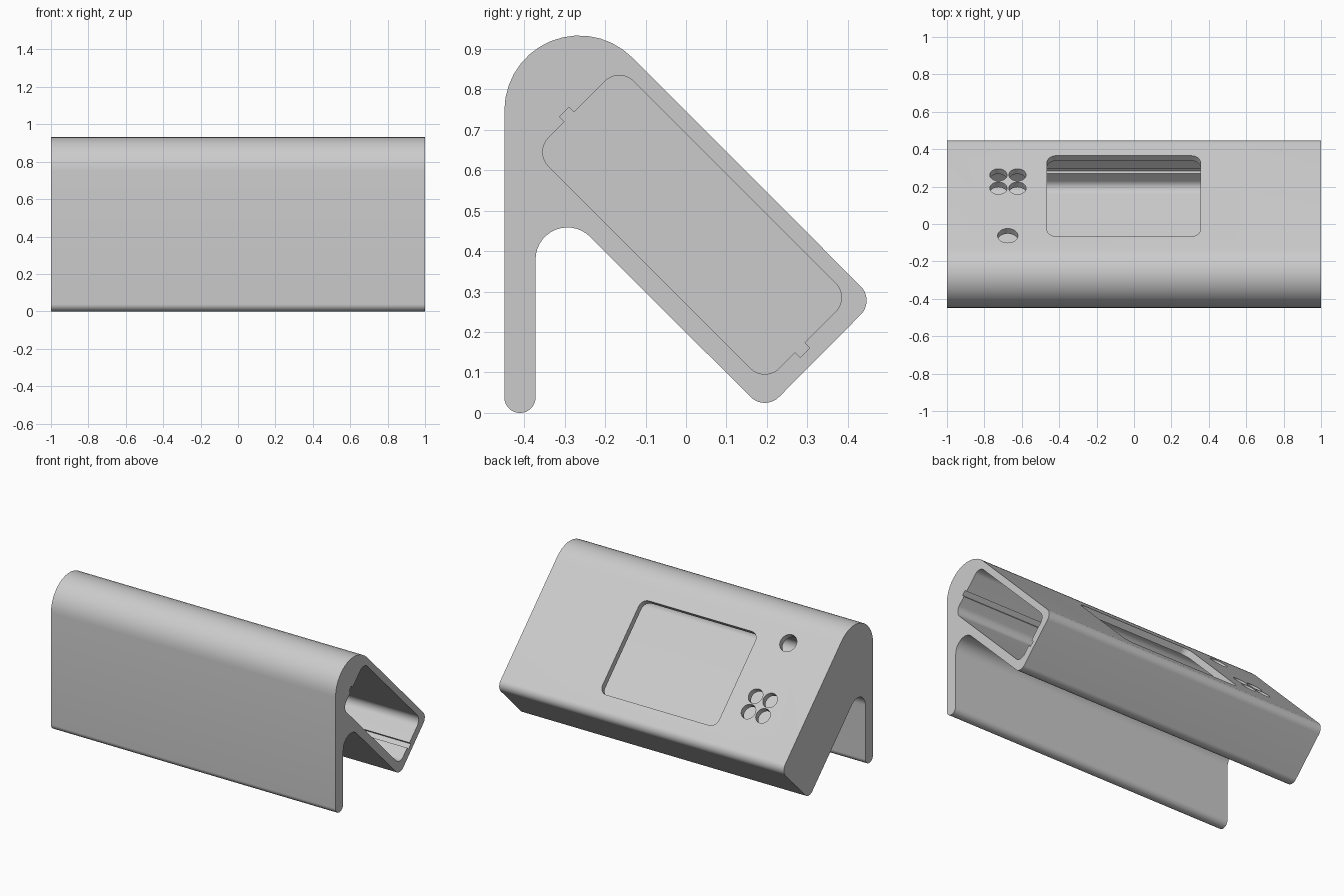
import bpy, bmesh, math
from mathutils import Vector

default = bpy.data.objects.get("Cube")
if default:
    bpy.data.objects.remove(default, do_unlink=True)

X, Y, Z = Vector((1, 0, 0)), Vector((0, 1, 0)), Vector((0, 0, 1))
NORMAL = (Y + Z).normalized()      # out of the sloping panel
DOWN = (Y - Z).normalized()        # down the sloping panel
PANEL = 0.746                      # y + z on the sloping panel


def rounded(corners, steps=14):
    """Polygon whose (a, b, radius) corners are replaced by arcs."""
    points = []
    for i, (a, b, radius) in enumerate(corners):
        p = Vector((a, b))
        if radius == 0:
            points.append(p)
            continue
        d0 = (Vector(corners[i - 1][:2]) - p).normalized()
        d1 = (Vector(corners[(i + 1) % len(corners)][:2]) - p).normalized()
        half = d0.angle(d1) / 2
        centre = p + (d0 + d1).normalized() * radius / math.sin(half)
        start = p + d0 * radius / math.tan(half) - centre
        end = p + d1 * radius / math.tan(half) - centre
        sweep = math.atan2(start.x * end.y - start.y * end.x, start.dot(end))
        for k in range(steps + 1):
            t = sweep * k / steps
            c, s = math.cos(t), math.sin(t)
            points.append(centre + Vector((start.x * c - start.y * s,
                                           start.x * s + start.y * c)))
    return points


def prism(name, points, origin, a, b, depth):
    """Solid made by pushing a flat outline along the depth vector."""
    bm = bmesh.new()
    face = bm.faces.new([bm.verts.new(origin + a * p[0] + b * p[1]) for p in points])
    out = bmesh.ops.extrude_face_region(bm, geom=[face])
    moved = [v for v in out["geom"] if isinstance(v, bmesh.types.BMVert)]
    bmesh.ops.translate(bm, verts=moved, vec=depth)
    bmesh.ops.recalc_face_normals(bm, faces=bm.faces)
    mesh = bpy.data.meshes.new(name)
    bm.to_mesh(mesh)
    bm.free()
    obj = bpy.data.objects.new(name, mesh)
    bpy.context.collection.objects.link(obj)
    return obj


def cut(body, cutter):
    cutter.hide_render = True
    mod = body.modifiers.new("cut", "BOOLEAN")
    mod.operation, mod.solver, mod.object = "DIFFERENCE", "EXACT", cutter
    bpy.context.view_layer.objects.active = body
    bpy.ops.object.modifier_apply(modifier=mod.name)
    bpy.data.objects.remove(cutter, do_unlink=True)


def panel_cut(name, points, x, y):
    """Cutter through the sloping panel wall, centred at x, y."""
    origin = Vector((x, y, PANEL - y)) + NORMAL * 0.05
    return prism(name, points, origin, X, DOWN, NORMAL * -0.14)


def circle(radius, n=40):
    return [(radius * math.cos(math.tau * i / n), radius * math.sin(math.tau * i / n))
            for i in range(n)]


# Case body with its front leg, one continuous side profile
body = prism("case_body", rounded([
    (-0.449, 0, 0.038), (-0.372, 0, 0.038), (-0.372, 0.57, 0.079),
    (0.195, 0.004, 0.05), (0.467, 0.278, 0.05), (-0.449, 1.195, 0.185)]),
    -X, Y, Z, X * 2)

# Long cavity, open at the left end, with a slot in each short wall
low, high, inner, outer, r = -0.403, 0.403, 0.191, 0.488, 0.05
slot, s0, s1 = 0.018, 0.297, 0.33
cavity = rounded([
    (low, inner, r), (high, inner, r),
    (high, s0, 0), (high + slot, s0, 0), (high + slot, s1, 0), (high, s1, 0),
    (high, outer, r), (low, outer, r),
    (low, s1, 0), (low - slot, s1, 0), (low - slot, s0, 0), (low, s0, 0)])
middle = DOWN * (-0.45 / math.sqrt(2))
cut(body, prism("cavity_cutter", cavity, middle - X * 0.95, DOWN, NORMAL, X * 2.1))

# Screen window
w, h = 0.41, 0.305
window = rounded([(-w, -h, 0.05), (w, -h, 0.05), (w, h, 0.05), (-w, h, 0.05)])
cut(body, panel_cut("window_cutter", window, -0.055, 0.15))

# Button hole and the group of four small holes
cut(body, panel_cut("button_cutter", circle(0.054), -0.675, -0.062))
for x in (-0.725, -0.623):
    for y in (0.192, 0.263):
        cut(body, panel_cut("hole_cutter", circle(0.046), x, y))

# Plain grey finish
grey = bpy.data.materials.new("light_grey")
grey.use_nodes = True
colour = (0.6, 0.6, 0.6, 1)
grey.diffuse_color = colour
grey.node_tree.nodes["Principled BSDF"].inputs["Base Color"].default_value = colour
body.data.materials.clear()
body.data.materials.append(grey)

bpy.ops.object.select_all(action="DESELECT")
body.select_set(True)
bpy.context.view_layer.objects.active = body
bpy.ops.object.shade_smooth_by_angle(angle=math.radians(30))
